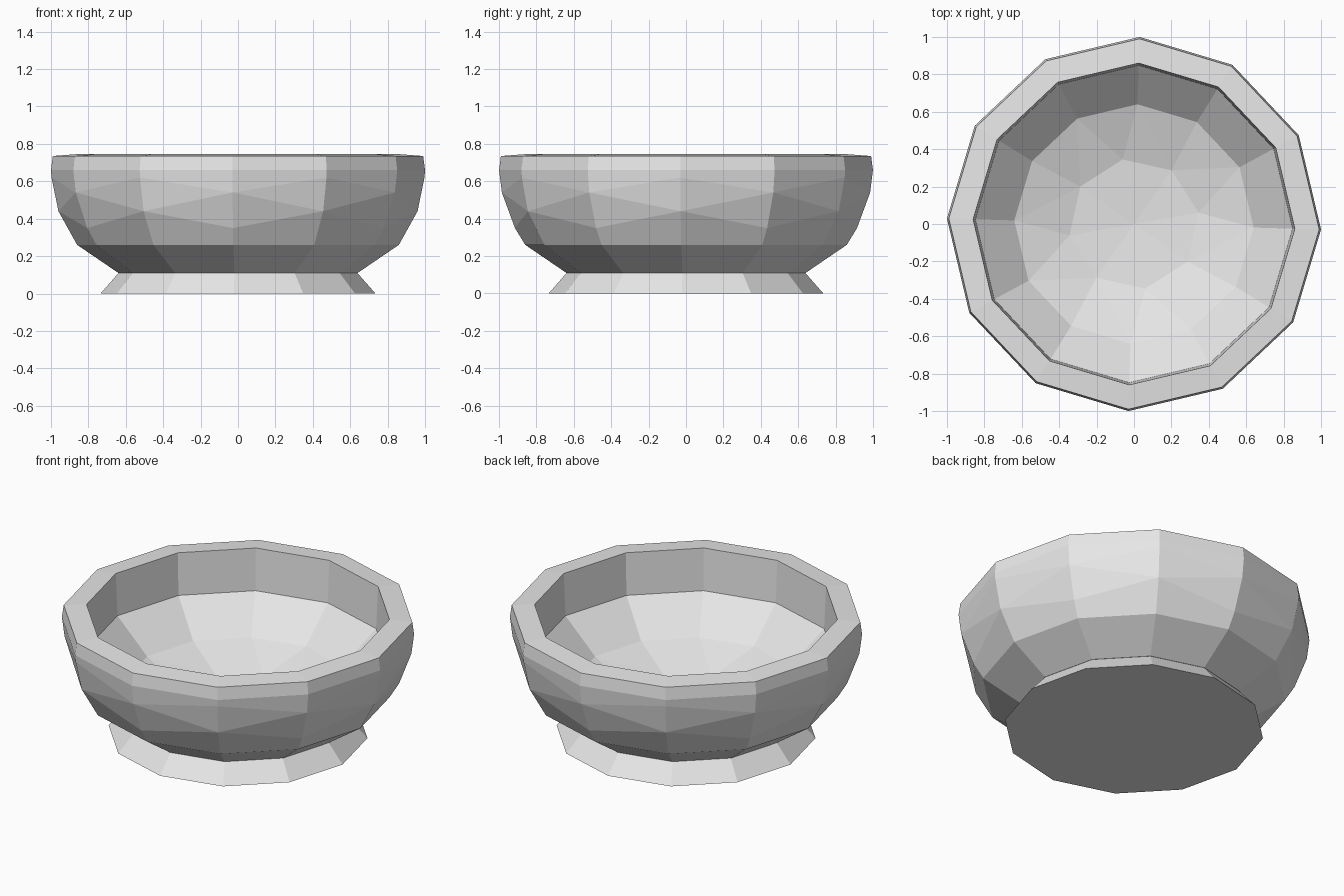
import bpy, bmesh
from math import cos, sin, radians

if "Cube" in bpy.data.objects:
    bpy.data.objects.remove(bpy.data.objects["Cube"], do_unlink=True)

SIDES = 12
TURN = -1.7

grey = bpy.data.materials.new("plain_grey")
grey.use_nodes = True
grey.diffuse_color = (0.8, 0.8, 0.8, 1)
grey.node_tree.nodes["Principled BSDF"].inputs["Base Color"].default_value = (0.8, 0.8, 0.8, 1)


def ring(bm, r, z, count=SIDES, turn=TURN):
    """Evenly spaced vertices on a circle."""
    angles = [radians(turn + 360 * k / count) for k in range(count)]
    return [bm.verts.new((r * cos(a), r * sin(a), z)) for a in angles]


def bridge(bm, a, b):
    """Quads between two rings with equal counts."""
    n = len(a)
    for k in range(n):
        m = (k + 1) % n
        bm.faces.new((a[k], a[m], b[m], b[k]))


def stitch(bm, a, b, turn):
    """Triangles between rings with different counts; b is turned ahead of a."""
    i = j = 0
    while i < len(a) or j < len(b):
        next_a = (i + 1) / len(a)
        next_b = (j + 1) / len(b) + turn / 360
        if j == len(b) or (i < len(a) and next_a <= next_b):
            bm.faces.new((a[i], a[(i + 1) % len(a)], b[j % len(b)]))
            i += 1
        else:
            bm.faces.new((a[i % len(a)], b[(j + 1) % len(b)], b[j]))
            j += 1


def finish(bm, name):
    bmesh.ops.recalc_face_normals(bm, faces=bm.faces[:])
    mesh = bpy.data.meshes.new(name)
    bm.to_mesh(mesh)
    bm.free()
    mesh.materials.append(grey)
    obj = bpy.data.objects.new(name, mesh)
    bpy.context.collection.objects.link(obj)
    return obj


# Bowl: underside and lower wall
bm = bmesh.new()
base = ring(bm, 0.64, 0.11)
lower = ring(bm, 0.86, 0.26)
bm.faces.new(base)
bridge(bm, base, lower)

# Faceted belly: alternating columns sit at different heights
low_a, low_b = ring(bm, 0.915, 0.35), ring(bm, 0.96, 0.44)
high_a, high_b = ring(bm, 0.985, 0.54), ring(bm, 0.997, 0.62)
belly_low, belly_high = [], []
for k in range(SIDES):
    odd = k % 2
    belly_low.append((low_a if odd else low_b)[k])
    belly_high.append((high_a if odd else high_b)[k])
bridge(bm, lower, belly_low)
for k in range(SIDES):
    m = (k + 1) % SIDES
    o, e = (k, m) if k % 2 else (m, k)
    bm.faces.new((belly_low[o], belly_low[e], belly_high[o]))
    bm.faces.new((belly_low[e], belly_high[e], belly_high[o]))
upper = ring(bm, 1.0, 0.66)
bridge(bm, belly_high, upper)

# Rim and inner wall
previous = upper
for r, z in [(0.99, 0.735), (0.86, 0.745), (0.848, 0.485), (0.64, 0.29)]:
    current = ring(bm, r, z)
    bridge(bm, previous, current)
    previous = current

# Inner floor
floor_ring = ring(bm, 0.35, 0.19, 8, 10)
stitch(bm, previous, floor_ring, 10 - TURN)
centre = bm.verts.new((0, 0, 0.165))
for k in range(8):
    bm.faces.new((floor_ring[k], floor_ring[(k + 1) % 8], centre))
bmesh.ops.delete(bm, geom=[v for v in bm.verts if not v.link_faces], context='VERTS')
finish(bm, "bowl")

# Flared foot
bm = bmesh.new()
bottom = ring(bm, 0.735, 0)
top = ring(bm, 0.625, 0.125)
bridge(bm, bottom, top)
bm.faces.new(bottom)
bm.faces.new(top)
finish(bm, "foot")
